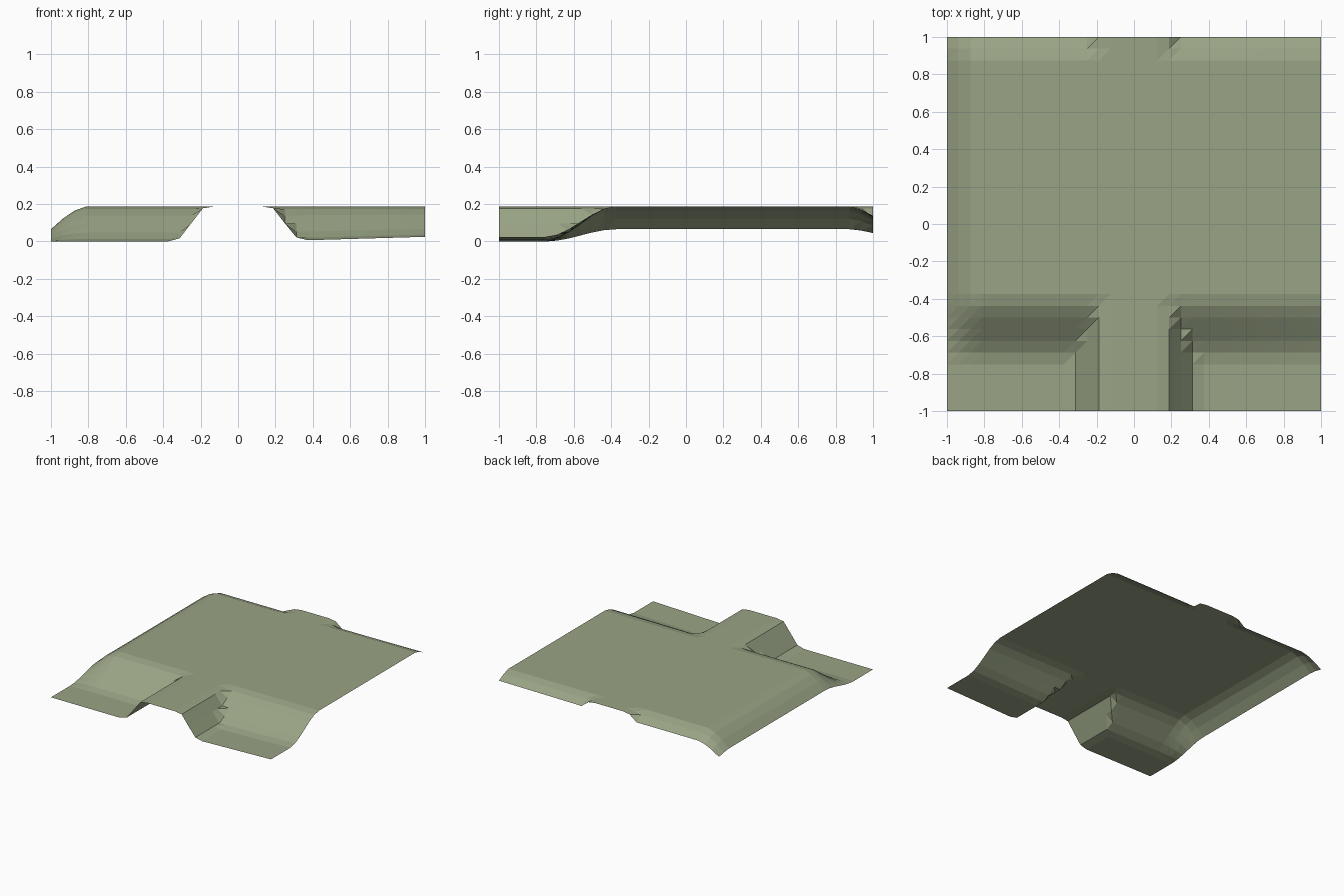
import bpy, bmesh

default = bpy.data.objects.get("Cube")
if default:
    bpy.data.objects.remove(default, do_unlink=True)

CELLS = 32
STEP = 2 / CELLS
TOP = 0.187


def blend(value, points):
    """Piecewise linear profile through (position, height) points."""
    if value <= points[0][0]:
        return points[0][1]
    for (a, ha), (b, hb) in zip(points, points[1:]):
        if value <= b:
            return ha + (hb - ha) * (value - a) / (b - a)
    return points[-1][1]


# Height profiles, as fractions of the plateau height
RIDGE = [(0.125, 1), (0.1875, 0.95), (0.25, 0.52), (0.3125, 0.09), (0.375, 0)]
BACK = [(0.875, 1), (0.9375, 0.89), (1, 0.69)]
RIGHT_EDGE = [(-1, 0.35), (-0.9375, 0.65), (-0.875, 0.88), (-0.8125, 1)]


def height(x, y):
    t = min(max((y + 0.75) / 0.375, 0), 1)
    front_slope = t * t * (3 - 2 * t)
    across = max(min(front_slope, blend(y, BACK)), blend(abs(x), RIDGE))
    z = TOP * blend(x, RIGHT_EDGE) * across
    # gentle rise of the low ground on one side
    floor = 0.005 + 0.02 * (x - 0.3125) / 0.6875 if x > 0.3 else 0
    return z + floor * (1 - across)


# Terrain sheet: regular grid, every cell split along the same diagonal
bm = bmesh.new()
rows = []
for j in range(CELLS + 1):
    y = -1 + j * STEP
    rows.append([bm.verts.new((x, y, height(x, y)))
                 for x in (-1 + i * STEP for i in range(CELLS + 1))])
for low, high in zip(rows, rows[1:]):
    for i in range(CELLS):
        bm.faces.new((low[i], low[i + 1], high[i + 1]))
        bm.faces.new((low[i], high[i + 1], high[i]))

mesh = bpy.data.meshes.new("terrain_tile")
bm.to_mesh(mesh)
bm.free()
terrain = bpy.data.objects.new("terrain_tile", mesh)
bpy.context.collection.objects.link(terrain)

# Sage green ground
color = (0.32, 0.37, 0.235, 1)
ground = bpy.data.materials.new("sage_green")
ground.use_nodes = True
ground.diffuse_color = color
ground.node_tree.nodes["Principled BSDF"].inputs["Base Color"].default_value = color
mesh.materials.append(ground)
